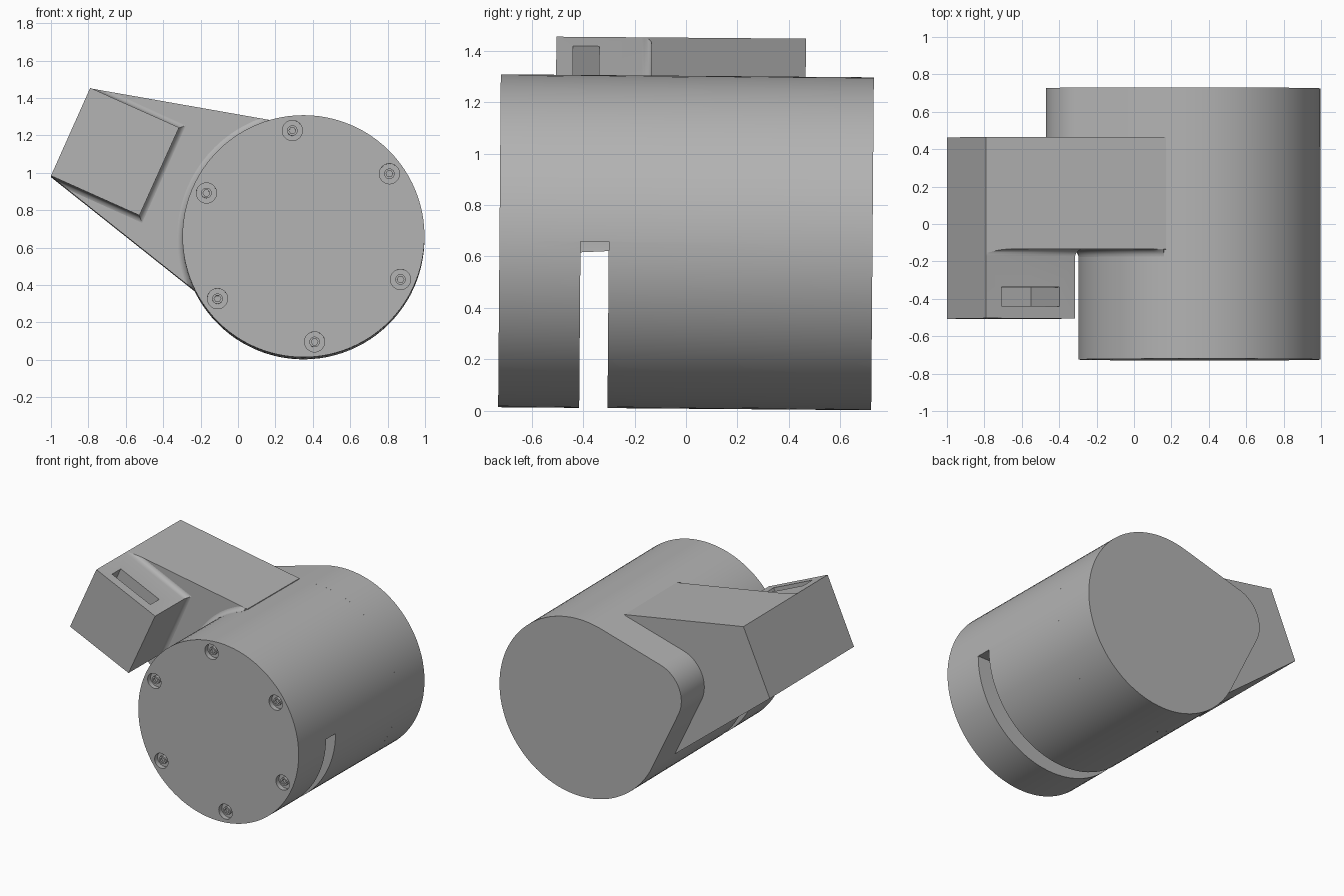
import bpy, bmesh, math
from mathutils import Matrix, Vector

if "Cube" in bpy.data.objects:
    bpy.data.objects.remove(bpy.data.objects["Cube"])

CX, CZ, R = 0.35, 0.655, 0.647          # barrel centre and radius
AXIS = math.radians(155.7)              # direction of the arm
grey = bpy.data.materials.new("light_grey")
grey.diffuse_color = (0.45, 0.45, 0.45, 1)
grey.use_nodes = True
grey.node_tree.nodes["Principled BSDF"].inputs["Base Color"].default_value = grey.diffuse_color
# whole model leans very slightly about x
LEAN = (Matrix.Translation((0, 0, CZ)) @ Matrix.Rotation(-0.008, 4, 'X')
        @ Matrix.Translation((0, 0, -CZ)))


def arc(cx, cz, r, a0, a1, n):
    return [(cx + r * math.cos(a0 + (a1 - a0) * i / n),
             cz + r * math.sin(a0 + (a1 - a0) * i / n)) for i in range(n + 1)]


def circle(cx, cz, r, n=96):
    return arc(cx, cz, r, 0, 2 * math.pi, n)[:-1]


def loft(name, sections):
    """Skin equal-length xz outlines, each given with its y position."""
    bm = bmesh.new()
    rings = [[bm.verts.new((x, y, z)) for x, z in pts] for y, pts in sections]
    n = len(rings[0])
    for a, b in zip(rings, rings[1:]):
        for i in range(n):
            j = (i + 1) % n
            bm.faces.new((a[i], a[j], b[j], b[i]))
    bm.faces.new(rings[0])
    bm.faces.new(rings[-1])
    bmesh.ops.recalc_face_normals(bm, faces=bm.faces)
    bm.transform(LEAN)
    me = bpy.data.meshes.new(name)
    bm.to_mesh(me)
    bm.free()
    me.materials.append(grey)
    ob = bpy.data.objects.new(name, me)
    bpy.context.collection.objects.link(ob)
    return ob


def prism(name, pts, y0, y1):
    return loft(name, [(y0, pts), (y1, pts)])


def cut(ob, cutter):
    m = ob.modifiers.new("cut", 'BOOLEAN')
    m.operation, m.solver, m.object = 'DIFFERENCE', 'EXACT', cutter
    bpy.context.view_layer.objects.active = ob
    bpy.ops.object.modifier_apply(modifier=m.name)
    bpy.data.objects.remove(cutter)


def smooth(ob):
    bpy.ops.object.select_all(action='DESELECT')
    ob.select_set(True)
    bpy.context.view_layer.objects.active = ob
    bpy.ops.object.shade_smooth_by_angle(angle=math.radians(30))


def meet(p, d, q, e):
    """Point where line p+td crosses line q+se."""
    t = (q - p).cross(e) / d.cross(e)
    return p + d * t


# barrel with a slot through its lower half
barrel = prism("barrel", circle(CX, CZ, R), -0.67, 0.41)
cut(barrel, prism("slot", [(-0.6, -0.3), (1.3, -0.3), (1.3, 0.655), (-0.6, 0.655)], -0.41, -0.30))

# front lid with six counterbored screw holes and hex sockets
lid = prism("front_lid", circle(CX, CZ, R), -0.725, -0.67)
for k in range(6):
    a = math.radians(96 + 60 * k)
    x, z = CX + 0.568 * math.cos(a), CZ + 0.568 * math.sin(a)
    cut(lid, prism("hole", circle(x, z, 0.054, 32), -0.8, -0.69))
    screw = prism("screw_%d" % (k + 1), circle(x, z, 0.028, 24), -0.712, -0.68)
    cut(screw, prism("socket", circle(x, z, 0.018, 6), -0.8, -0.695))
    smooth(screw)

# back cover: barrel outline drawn out into a rounded nose
PHI, r = math.radians(50), 0.23
c = (R - r) / math.cos(PHI)
nose = arc(CX + c * math.cos(AXIS), CZ + c * math.sin(AXIS), r, AXIS - PHI, AXIS + PHI, 24)
body = arc(CX, CZ, R, AXIS + PHI, AXIS - PHI + 2 * math.pi, 72)
back = prism("back_cover", nose + body, 0.41, 0.725)

# arm: tapered block running into the barrel
A, B = Vector((-0.79, 1.45)), Vector((-1.0, 0.98))
C, D = Vector((-0.527, 0.768)), Vector((-0.315, 1.238))
top_end, low_end = Vector((0.17, 1.281)), Vector((-0.22, 0.36))
arm = prism("arm", [A, top_end, (CX, CZ), low_end, B], -0.14, 0.46)

# end block, flaring into the arm with a fillet
u, v = (D - A).normalized(), (A - B).normalized()
top_dir, low_dir = top_end - A, low_end - B
FILLET = [(0.04 * (1 - math.sin(t)), 0.04 * (1 - math.cos(t)))
          for t in [math.pi / 2 * i / 6 for i in range(7)]]


def block_section(d):
    tr, lr = D + u * d + v * d, C + u * d - v * d
    tl = meet(A + v * d, u, A, top_dir)
    bl = meet(B - v * d, u, B, low_dir)
    return [tl, tr, lr, bl, B, A]


FLARE = [(-0.138 - 0.04 + b, a) for b, a in
         [(0.04 * math.sin(t), 0.04 * (1 - math.cos(t)))
          for t in [math.pi / 2 * i / 6 for i in range(7)]]]
block = loft("end_block", [(-0.51, block_section(0.0))]
             + [(y, block_section(d)) for y, d in FLARE])
# deep narrow pocket in the top of the block
p0, p1 = A + u * 0.088, A + u * 0.428
cut(block, prism("pocket", [p0 + v * 0.1, p1 + v * 0.1, p1 - v * 0.37, p0 - v * 0.37],
                 -0.445, -0.343))


# fillet where the arm meets the barrel, trimmed to the arm's sides
def collar_section(d):
    o, pts = Vector((CX, CZ)), []
    for i in range(41):
        a = math.radians(107 + 100 * i / 40)
        e = Vector((math.cos(a), math.sin(a)))
        dist = R + d
        for q, w in ((A, top_dir), (B, low_dir)):
            t = (meet(o, e, q, w) - o).dot(e)
            if t > 0:
                dist = min(dist, t)
        pts.append(o + e * dist)
    return pts + [o]


collar = loft("barrel_fillet", [(y, collar_section(d)) for y, d in FLARE])

for ob in (barrel, lid, back, arm, block, collar):
    smooth(ob)
